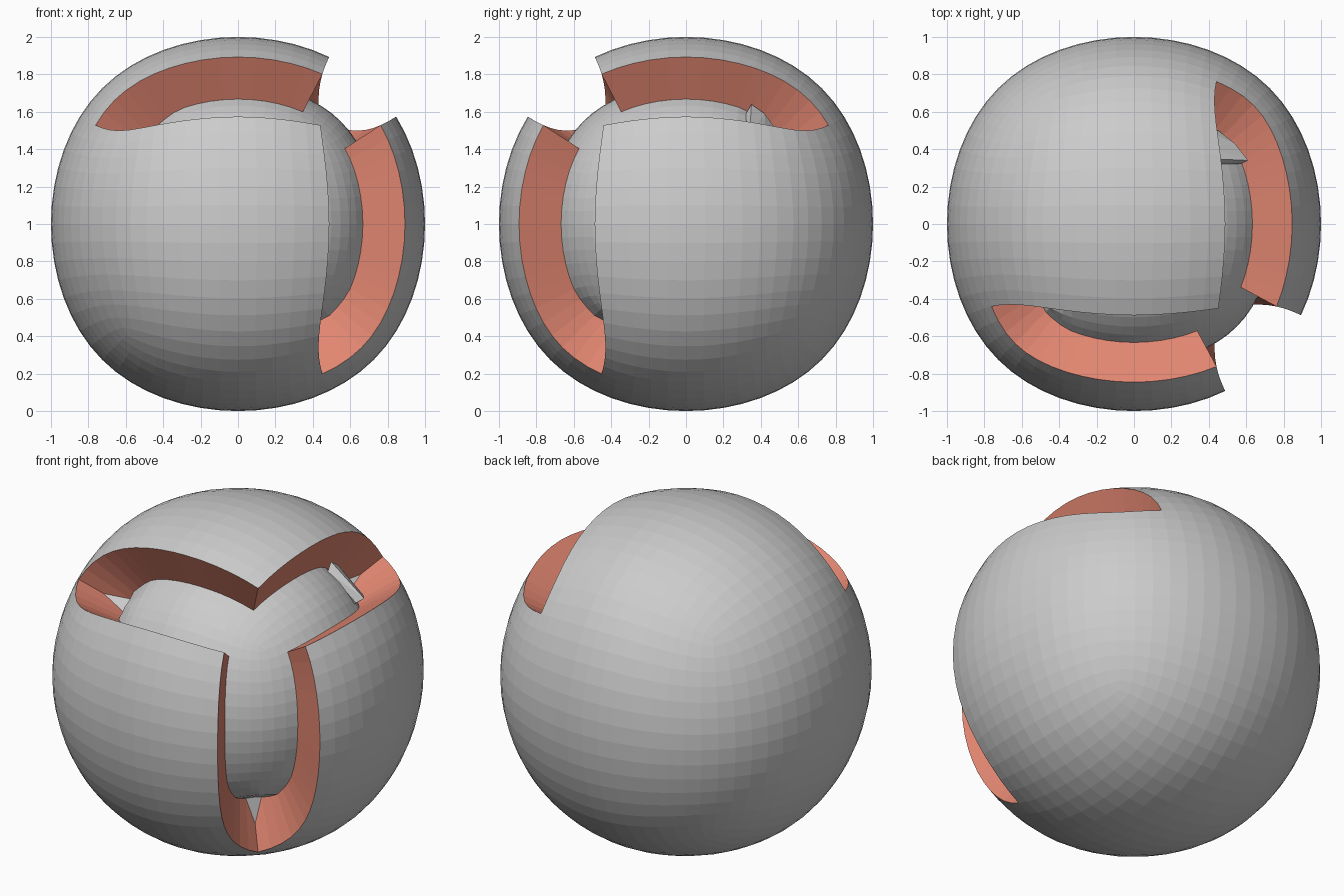
import bpy, bmesh
from mathutils import Vector

if "Cube" in bpy.data.objects:
    bpy.data.objects.remove(bpy.data.objects["Cube"])


def material(name, rgb):
    m = bpy.data.materials.new(name)
    m.diffuse_color = (*rgb, 1)
    m.use_nodes = True
    m.node_tree.nodes["Principled BSDF"].inputs["Base Color"].default_value = m.diffuse_color
    return m


grey = material("plain grey", (0.6, 0.6, 0.6))
coral = material("coral", (0.76, 0.24, 0.165))


def subdivided_cube(kind):
    """Cube subdivided four times; both kinds share the same topology."""
    bpy.ops.mesh.primitive_cube_add(size=2)
    ob = bpy.context.object
    mod = ob.modifiers.new("subdivision", 'SUBSURF')
    mod.subdivision_type = kind
    mod.levels = 4
    dg = bpy.context.evaluated_depsgraph_get()
    me = bpy.data.meshes.new_from_object(ob.evaluated_get(dg))
    bpy.data.objects.remove(ob)
    return me


flat = subdivided_cube('SIMPLE')         # gives the grid position of each cell
ball = subdivided_cube('CATMULL_CLARK')  # gives the round shape


def in_slot(c):
    # bands beside three cube edges that meet at the front right top corner
    return (c.x > 0.625) + (-c.y > 0.625) + (c.z > 0.75) >= 2


slot_ids = [p.index for p in flat.polygons if in_slot(p.center)]
tips = [Vector(t) for t in ((.625, -.625, -1), (-1, -.625, .75), (.625, 1, .75))]


def depth(i):
    # shallow at the very tip of each arm, a little deeper just before it
    d = min((flat.vertices[i].co - t).length for t in tips)
    return 0.16 if d < 0.01 else 0.25 + 0.06 * max(0, 1 - d / 0.5)


# Ball with a three-armed groove sunk into it
bm = bmesh.new()
bm.from_mesh(ball)
size = max(abs(c) for v in bm.verts for c in v.co)
for v in bm.verts:
    v.co /= size
bm.normal_update()
bm.faces.ensure_lookup_table()
slot = [bm.faces[i] for i in slot_ids]
slot_set = set(slot)
rim = [e for e in {e for f in slot for e in f.edges}
       if sum(f in slot_set for f in e.link_faces) == 1]
floor = {v: v.co - v.normal * depth(v.index) for f in slot for v in f.verts}
floor = {v: bm.verts.new(co) for v, co in floor.items()}
for f in slot:
    bm.faces.new([floor[v] for v in f.verts]).material_index = 0
for e in rim:
    a, b = e.verts
    bm.faces.new((a, b, floor[b], floor[a])).material_index = 1
bmesh.ops.delete(bm, geom=slot, context='FACES')
bmesh.ops.recalc_face_normals(bm, faces=bm.faces)


def make_object(name, bm, mats):
    for f in bm.faces:
        f.smooth = False
    me = bpy.data.meshes.new(name)
    for m in mats:
        me.materials.append(m)
    bm.to_mesh(me)
    bm.free()
    ob = bpy.data.objects.new(name, me)
    ob.location.z = 1
    bpy.context.collection.objects.link(ob)
    return ob


make_object("grooved_ball", bm, (grey, coral))

# Small wedge standing on the floor of the right-hand groove arm
bm = bmesh.new()
for co in ((.38, .35, .64), (.61, .34, .48), (.38, .32, .59), (.57, .32, .45),
           (.38, .42, .59), (.54, .43, .45), (.38, .50, .48), (.45, .50, .40),
           (.36, .36, .46), (.46, .36, .36)):
    bm.verts.new(co)
bmesh.ops.convex_hull(bm, input=bm.verts)
bmesh.ops.recalc_face_normals(bm, faces=bm.faces)
make_object("groove_wedge", bm, (grey,))
